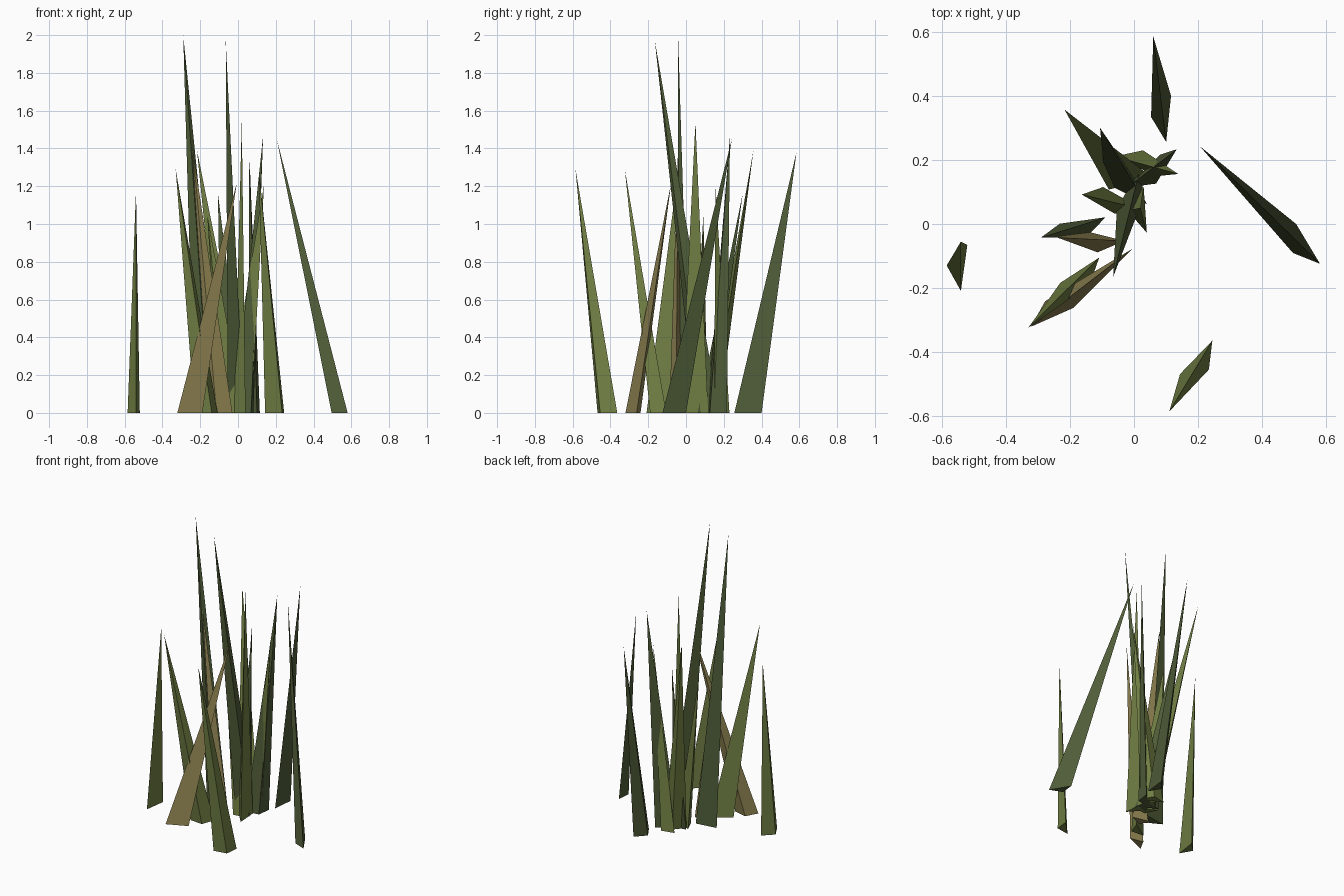
import bpy
import bmesh
from math import cos, sin, radians
from mathutils import Vector

default_cube = bpy.data.objects.get("Cube")
if default_cube:
    bpy.data.objects.remove(default_cube, do_unlink=True)


def make_material(name, red, green, blue):
    material = bpy.data.materials.new(name)
    material.use_nodes = True
    color = (red, green, blue, 1)
    material.diffuse_color = color
    shader = material.node_tree.nodes["Principled BSDF"]
    shader.inputs["Base Color"].default_value = color
    shader.inputs["Roughness"].default_value = 0.9
    return material


fresh = make_material("fresh green", .165, .215, .058)
deep = make_material("deep green", .08, .11, .04)
straw = make_material("dry straw", .29, .24, .09)

# Every blade shares one isosceles triangular foot
HALF_WIDTH = 0.0725
DEPTH = 0.055


def add_blade(name, material, foot, facing, tip):
    """Leaning three-sided spike: flat back edge at foot, keel toward facing."""
    angle = radians(facing)
    outward = Vector((cos(angle), sin(angle), 0))
    sideways = Vector((-sin(angle), cos(angle), 0))
    back_edge = Vector((*foot, 0))

    bm = bmesh.new()
    corners = [
        bm.verts.new(back_edge + sideways * HALF_WIDTH),
        bm.verts.new(back_edge - sideways * HALF_WIDTH),
        bm.verts.new(back_edge + outward * DEPTH),
    ]
    point = bm.verts.new(tip)
    bm.faces.new(corners)
    for index, corner in enumerate(corners):
        bm.faces.new((corner, point, corners[index - 1]))
    bmesh.ops.recalc_face_normals(bm, faces=bm.faces)

    mesh = bpy.data.meshes.new(name)
    bm.to_mesh(mesh)
    bm.free()
    mesh.materials.append(material)
    blade = bpy.data.objects.new(name, mesh)
    bpy.context.collection.objects.link(blade)
    return blade


# Outlying blades around the clump
add_blade("outer_right_blade", fresh, (-.53, -.137), 172, (-.54, -.055, 1.18))
add_blade("outer_front_blade", fresh, (.194, -.416), -44, (.11, -.585, 1.29))
add_blade("outer_back_blade", deep, (.108, .328), 174, (.06, .585, 1.38))
add_blade("outer_left_blade", deep, (.543, -.062), 211, (.205, .243, 1.45))

# Dry blades
add_blade("front_dry_blade", straw, (-.255, -.291), 114, (-.006, -.078, 1.22))
add_blade("middle_dry_blade", straw, (-.1, -.035), 256, (-.24, -.042, 1.4))

# Tallest blades
add_blade("tall_upright_blade", deep, (-.16, .011), -82, (-.29, -.042, 2))
add_blade("tall_leaning_blade", deep, (-.017, .112), -30, (-.065, -.165, 1.97))

# Dense middle of the clump
add_blade("front_fresh_blade", fresh, (-.169, -.144), -57, (-.33, -.324, 1.29))
add_blade("back_leaning_blade", fresh, (-.008, .124), 103, (-.217, .357, 1.39))
add_blade("short_deep_blade", deep, (-.025, .095), 63, (-.106, .3, 1.16))
add_blade("short_side_blade", fresh, (-.033, .08), 241, (-.163, .092, 1.05))
add_blade("left_deep_blade", deep, (.03, .165), -45, (.133, .233, 1.47))
add_blade("left_fresh_blade", fresh, (.005, .18), 65, (.138, .156, 1.21))
add_blade("center_blade", fresh, (.035, .045), 184, (.02, .05, 1.54))
